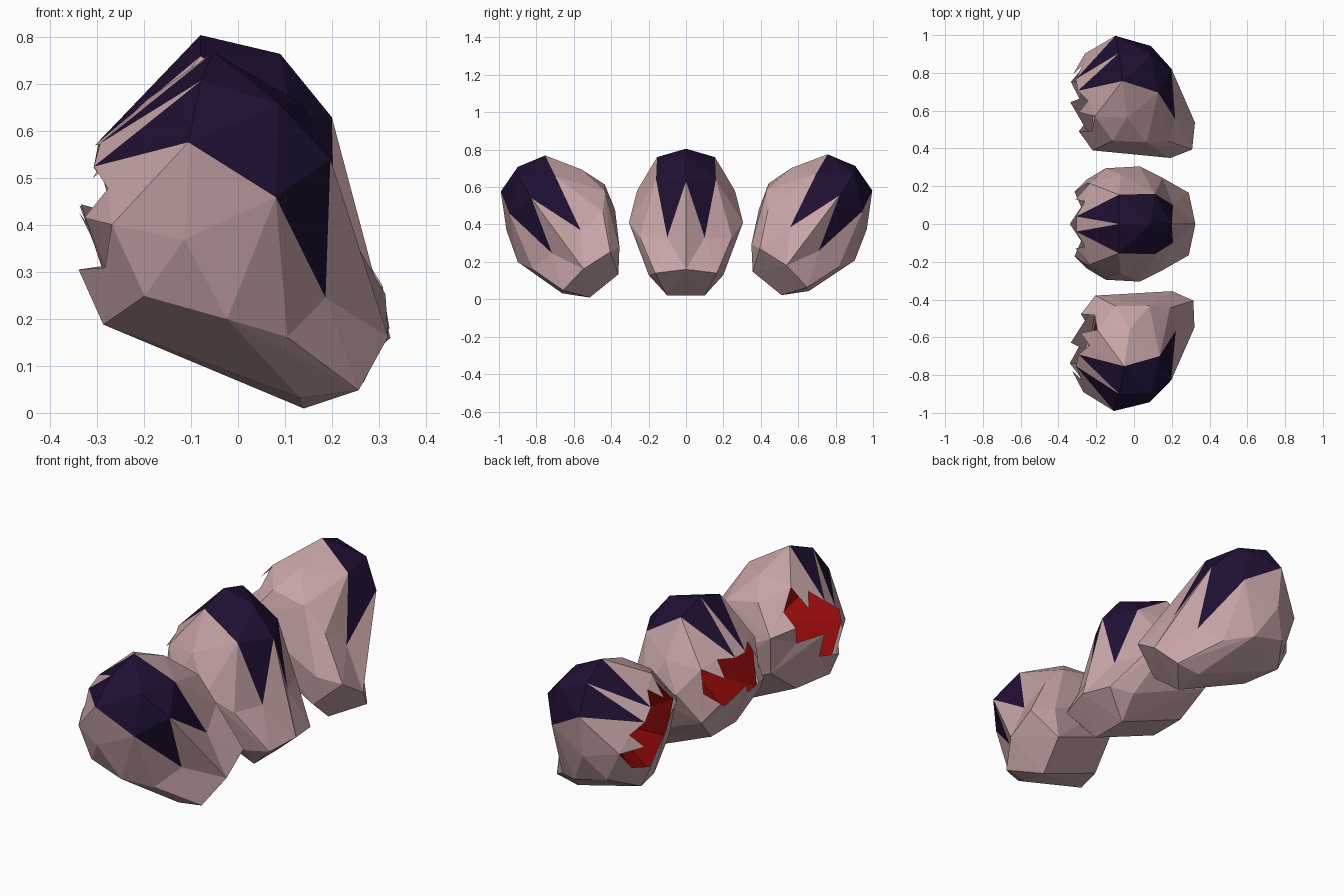
import bpy, bmesh
from math import radians
from mathutils import Matrix, Vector

if "Cube" in bpy.data.objects:
    bpy.data.objects.remove(bpy.data.objects["Cube"])


def mat(name, c):
    m = bpy.data.materials.new(name)
    m.diffuse_color = (*c, 1)
    m.use_nodes = True
    m.node_tree.nodes["Principled BSDF"].inputs["Base Color"].default_value = m.diffuse_color
    return m


SKIN = mat("skin", (0.57, 0.37, 0.38))
DARK = mat("dark_cap", (0.014, 0.005, 0.033))
RED = mat("mouth_red", (0.3, 0.003, 0.003))

# Half of the faceted head, mirrored in y
P = {
    "apex": (-.08, 0, .805), "crown": (-.08, .155, .76), "top": (.09, 0, .765),
    "brow": (.2, 0, .63), "temple": (.11, .16, .64), "spike": (.27, .115, .33),
    "cheek": (-.235, .215, .56), "corner": (-.15, .295, .44), "jaw": (-.25, .235, .3),
    "throat": (-.21, .1, .17), "side_up": (-.07, .262, .58), "side": (.03, .305, .41),
    "flank": (.15, .245, .33), "base": (.17, .2, .13), "foot": (.16, .1, .02),
    "heel": (.29, .165, .14), "nose": (.325, 0, .16),
}
# Points of the jagged lips
LIPS = {
    "tooth_a": (-.305, .04, .57), "gap_a": (-.26, .12, .58), "tooth_b": (-.31, .13, .5),
    "gap_d": (-.25, .215, .44), "tooth_c": (-.315, .17, .39), "gap_b": (-.28, .09, .34),
    "tooth_d": (-.34, 0, .43),
}
TEETH = [("apex", "crown", "tooth_a"), ("crown", "gap_a", "tooth_a"), ("crown", "cheek", "gap_a"),
         ("cheek", "tooth_b", "gap_a"),
         ("cheek", "jaw", "gap_d"), ("jaw", "tooth_c", "gap_d"), ("jaw", "gap_b", "tooth_c"),
         ("jaw", "throat", "gap_b"), ("throat", "tooth_d", "gap_b")]
RIM = ["apex", "crown", "cheek", "jaw", "throat"]
CAP = {"apex", "crown", "top", "brow", "temple", "spike"}


def make_object(name, bm, mats):
    me = bpy.data.meshes.new(name)
    bm.to_mesh(me)
    bm.free()
    for m in mats:
        me.materials.append(m)
    ob = bpy.data.objects.new(name, me)
    bpy.context.collection.objects.link(ob)
    return ob


def add_points(bm, pts):
    verts = {}
    for n, (x, y, z) in pts.items():
        verts[n, 1] = bm.verts.new((x, y, z - .41))
        verts[n, -1] = bm.verts.new((x, -y, z - .41)) if y else verts[n, 1]
    return verts


def build_head(name, place):
    # Faceted shell from a convex hull, with the mouth cut open
    bm = bmesh.new()
    v = add_points(bm, P)
    bmesh.ops.convex_hull(bm, input=list(bm.verts))
    names = {vert: k[0] for k, vert in v.items()}
    bm.normal_update()
    mouth = [f for f in bm.faces
             if all(names[q] in RIM for q in f.verts) and f.normal.x < -.45]
    bmesh.ops.delete(bm, geom=mouth, context='FACES_ONLY')
    for f in bm.faces:
        ns = [names[q] for q in f.verts]
        f.material_index = int(set(ns) <= CAP and ns.count("spike") < 2)
    for s in (1, -1):
        v["spike", s].co.x = .207
        v["spike", s].co.y = .1 * s
    # Jagged teeth
    v.update(add_points(bm, LIPS))
    for s in (1, -1):
        for i, tri in enumerate(TEETH):
            f = bm.faces.new([v[n, s] for n in tri])
            f.material_index = int(i == 0)
    bm.faces.new([v["apex", 1], v["tooth_a", 1], v["tooth_a", -1]])
    bm.faces.new([v["throat", 1], v["tooth_d", 1], v["throat", -1]])
    bmesh.ops.recalc_face_normals(bm, faces=list(bm.faces))
    make_object(name + "_head", bm, [SKIN, DARK]).matrix_world = place

    # Red mouth cavity
    bm = bmesh.new()
    w = add_points(bm, {n: P[n] for n in RIM})
    loop = [w[n, 1] for n in RIM] + [w[n, -1] for n in reversed(RIM[1:])]
    for q in loop:
        q.co.x += .012
        q.co.y *= .96
        q.co.z *= .97
    back = bm.verts.new((-.02, 0, .02))
    for a, b in zip(loop, loop[1:] + loop[:1]):
        bm.faces.new((a, b, back))
    bmesh.ops.recalc_face_normals(bm, faces=list(bm.faces))
    make_object(name + "_mouth", bm, [RED]).matrix_world = place


# Upright centre head, with two outer heads leaning and turned away from it
HEADS = (("middle", 0, .41, 0, 0), ("left", -.662, .392, 39, -10), ("right", .664, .4, -39, 7))
for name, y, z, lean, turn in HEADS:
    build_head(name, Matrix.Translation(Vector((0, y, z))) @ Matrix.Rotation(radians(lean), 4, 'X')
               @ Matrix.Rotation(radians(turn), 4, 'Z'))
